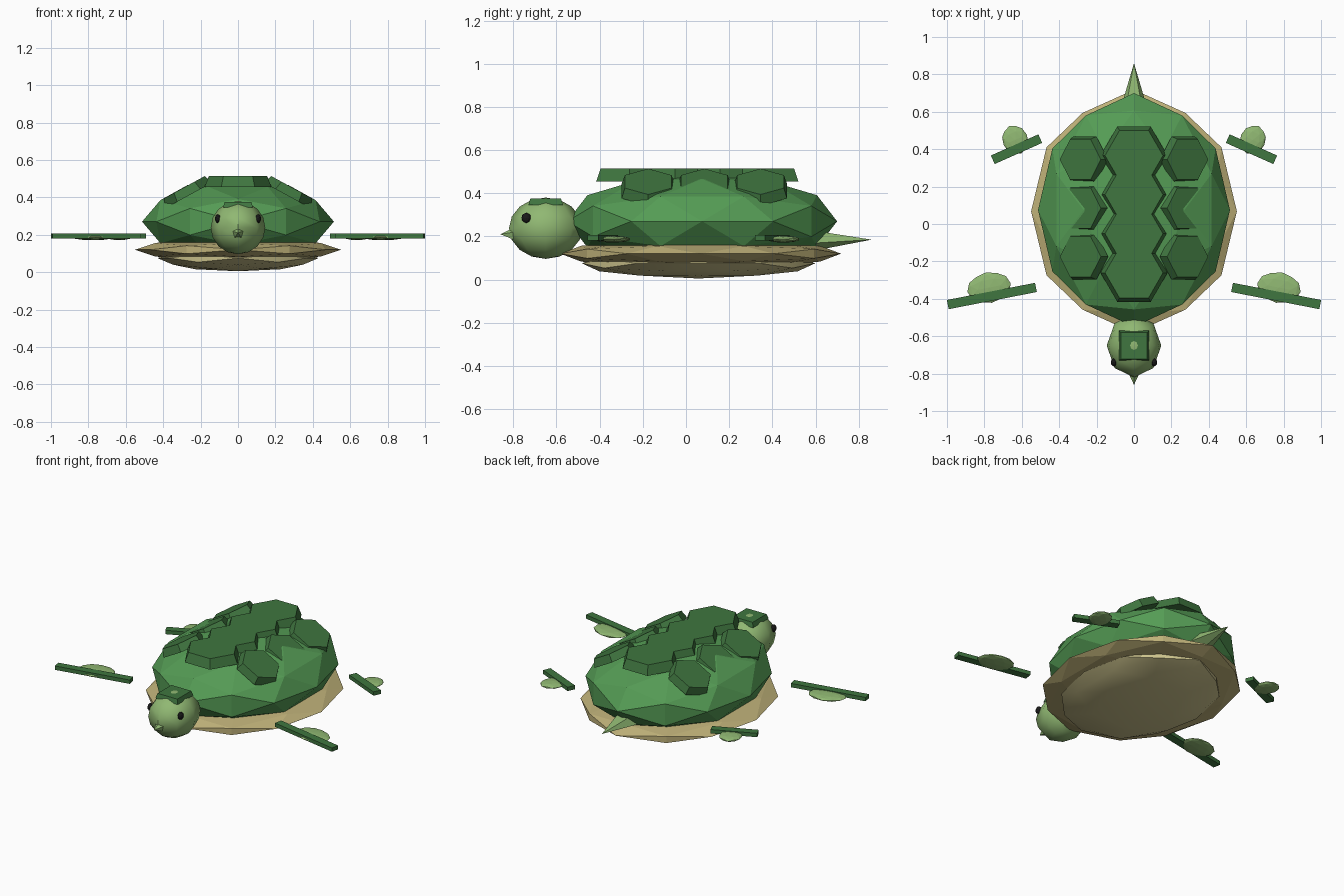
import bpy, bmesh, math
from mathutils import Matrix, Vector, Euler

if "Cube" in bpy.data.objects:
    bpy.data.objects.remove(bpy.data.objects["Cube"])


def material(name, rgb):
    m = bpy.data.materials.new(name)
    m.diffuse_color = (*rgb, 1)
    m.use_nodes = True
    m.node_tree.nodes["Principled BSDF"].inputs["Base Color"].default_value = m.diffuse_color
    return m


SHELL = material("shell_green", (0.09, 0.33, 0.09))
PLATE = material("plate_green", (0.05, 0.18, 0.05))
SKIN = material("skin_green", (0.28, 0.48, 0.17))
RIM = material("rim_tan", (0.52, 0.44, 0.19))
BELLY = material("belly_cream", (0.62, 0.56, 0.27))
BLACK = material("eye_black", (0.01, 0.01, 0.01))


def add(name, bm, mat, loc=(0, 0, 0), rot=(0, 0, 0), scale=(1, 1, 1), smooth=None):
    bm.transform(Matrix.LocRotScale(Vector(loc), Euler(rot), Vector(scale)))
    bmesh.ops.recalc_face_normals(bm, faces=bm.faces)
    me = bpy.data.meshes.new(name)
    bm.to_mesh(me)
    bm.free()
    me.materials.append(mat)
    if smooth:
        me.shade_smooth()
        me.set_sharp_from_angle(angle=math.radians(smooth))
    ob = bpy.data.objects.new(name, me)
    bpy.context.collection.objects.link(ob)
    return ob


def faceted_ball():
    # 80-triangle ball, mirror-symmetric about all three axes
    t = (1 + 5 ** 0.5) / 2
    pts = []
    for a in (-1, 1):
        for b in (-t, t):
            pts += [Vector((b, a, 0)), Vector((0, b, a)), Vector((a, 0, b))]
    mids = [(p + q) / 2 for i, p in enumerate(pts) for q in pts[:i]
            if (p - q).length < 2.1]
    bm = bmesh.new()
    for p in pts + mids:
        bm.verts.new(p.normalized())
    bmesh.ops.convex_hull(bm, input=bm.verts)
    return bm


def cone(sides, r1, r2, depth, turn=0.0):
    bm = bmesh.new()
    bmesh.ops.create_cone(bm, cap_ends=True, segments=sides, radius1=r1,
                          radius2=r2, depth=depth,
                          matrix=Matrix.Rotation(turn, 4, 'Z'))
    return bm


def cube():
    bm = bmesh.new()
    bmesh.ops.create_cube(bm, size=1)
    return bm


# Body
add("shell", faceted_ball(), SHELL, (0, 0.075, 0.27), scale=(0.513, 0.625, 0.23))
add("shell_rim", faceted_ball(), RIM, (0, 0.068, 0.12), scale=(0.55, 0.65, 0.07))
add("belly", faceted_ball(), BELLY, (0, 0.058, 0.075), scale=(0.43, 0.54, 0.07), smooth=30)

# Central row of back plates
HEX = math.pi / 6
for i in range(4):
    add(f"back_plate_{i}", cone(6, 0.179, 0.155, 0.06, HEX), PLATE,
        (0, 0.366 - 0.209 * i, 0.485))

# Head, brow plate and beak
bm = bmesh.new()
bmesh.ops.create_uvsphere(bm, u_segments=8, v_segments=8, radius=1)
add("head", bm, SKIN, (0, -0.65, 0.238), scale=(0.146, 0.17, 0.142), smooth=50)
add("head_plate", cone(4, 0.113, 0.1, 0.03, math.pi / 4), PLATE, (0, -0.65, 0.361))
add("beak", cone(5, 0.04, 0, 0.08), SKIN, (0, -0.82, 0.21), (math.pi / 2, 0, 0))

# Tail
add("tail", cone(5, 0.09, 0, 0.29), SKIN, (0, 0.715, 0.185),
    (-math.pi / 2, 0, 0), (1, 0.62, 1))

for side, s in (("left", -1), ("right", 1)):
    # Sloping side plates
    for i in range(3):
        add(f"{side}_side_plate_{i}", cone(6, 0.142, 0.125, 0.05, HEX), PLATE,
            (s * 0.275, 0.345 - 0.26 * i, 0.432), (0, s * 0.5, 0))
    # Eye
    add(f"{side}_eye", faceted_ball(), BLACK, (s * 0.108, -0.74, 0.286),
        scale=(0.016, 0.022, 0.024))
    # Flippers
    a = -s * math.radians(11)
    add(f"{side}_front_flipper_bar", cube(), PLATE, (s * 0.76, -0.385, 0.193),
        (0, 0, a), (0.48, 0.05, 0.025))
    add(f"{side}_front_flipper_pad", faceted_ball(), SKIN, (s * 0.775, -0.34, 0.187),
        (0, 0, a), (0.118, 0.083, 0.016))
    b = -s * math.radians(24)
    add(f"{side}_back_flipper_bar", cube(), PLATE, (s * 0.628, 0.4, 0.193),
        (0, 0, b), (0.278, 0.05, 0.025))
    add(f"{side}_back_flipper_pad", faceted_ball(), SKIN, (s * 0.635, 0.45, 0.187),
        (0, 0, b), (0.068, 0.08, 0.016))
